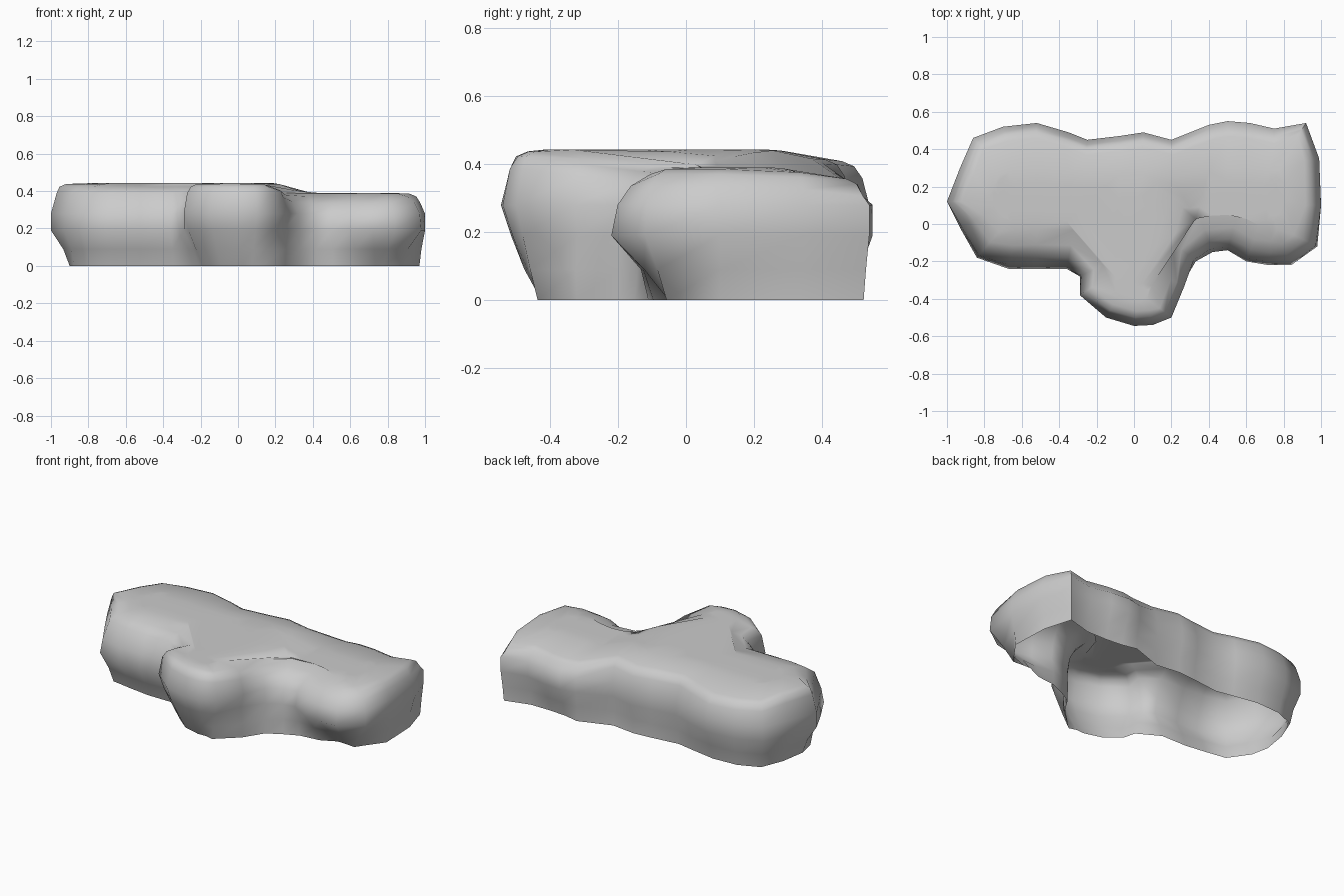
import bpy
import bmesh
import random
from mathutils import Vector

random.seed(4)
cube = bpy.data.objects.get("Cube")
if cube:
    bpy.data.objects.remove(cube, do_unlink=True)

# Widest outline, clockwise from the left arm's front corner: x, y, undercut at ground
OUTLINE = [
    (.98, -.12, .14), (.84, -.22, .18), (.72, -.22, .17), (.6, -.2, .11),
    (.5, -.14, .03), (.42, -.15, 0), (.33, -.2, 0), (.27, -.33, .02),
    (.2, -.5, .1), (.1, -.54, .12), (0, -.545, .12), (-.15, -.5, .12),
    (-.29, -.38, .12), (-.29, -.28, .09), (-.36, -.24, .08), (-.52, -.24, .08),
    (-.67, -.24, .1), (-.84, -.18, .08), (-.93, -.02, .06), (-1, .12, .1),
    (-.93, .3, .06), (-.86, .46, .06), (-.7, .52, .05), (-.52, .54, .06),
    (-.35, .49, .04), (-.25, .45, .02), (-.08, .47, .02), (.05, .49, .03),
    (.2, .45, .01), (.4, .53, .02), (.5, .55, .06), (.62, .54, .06),
    (.75, .51, .03), (.92, .54, .02), (.99, .35, .03), (1, .1, .03)]


def clamp(v, low, high):
    return max(low, min(high, v))


def top_height(p):
    """Height of the upper face: lower on the left arm and toward the back."""
    step = clamp((p.x - .18) / .2, 0, 1)
    return .443 - .052 * step * step * (3 - 2 * step) - .1 * max(0, p.y - .25)


def spine_point(p):
    """Nearest point on the T-shaped centre line."""
    if abs(p.x) < .31 and p.y < -.1:
        return Vector((0, clamp(p.y, -.35, .15)))
    return Vector((clamp(p.x, -.65, .7), .15))


def outward(i):
    a, b = OUTLINE[i - 1], OUTLINE[(i + 1) % len(OUTLINE)]
    return Vector((a[1] - b[1], b[0] - a[0])).normalized()


def section(i):
    """Wall profile at one outline point, from ground to top."""
    x, y, under = OUTLINE[i]
    p, n = Vector((x, y)), outward(i)
    nose = y < -.32
    slope = 0 if nose else .07 * max(0, -n.y)
    h = top_height(p)
    levels = [(0, under), (.09, under * .55), (.19, .03 if nose else 0),
              (.28, slope * .3), (h - .055, .02 + slope * .6),
              (h - .02, .045 + slope * 1.2), (h - .005, .08 + slope * 1.9)]
    points = []
    for k, (z, inset) in enumerate(levels):
        wobble = random.uniform(0, .012) if k in (1, 4) else 0
        q = p - n * (inset + wobble)
        points.append(Vector((q.x, q.y, z)))
    inner = p.lerp(spine_point(p), .65)
    points.append(Vector((inner.x, inner.y, top_height(inner))))
    return points


# Boulder shell: stacked rings, open underneath
bm = bmesh.new()
columns = [[bm.verts.new(v) for v in section(i)] for i in range(len(OUTLINE))]
for i, col in enumerate(columns):
    nxt = columns[(i + 1) % len(columns)]
    for k in range(len(col) - 1):
        bm.faces.new((nxt[k], col[k], col[k + 1], nxt[k + 1]))

# Upper face, refined so that it follows the height rule
rim = [bm.edges.get((c[-1], columns[(i + 1) % len(columns)][-1]))
       for i, c in enumerate(columns)]
filled = bmesh.ops.triangle_fill(bm, edges=rim, use_beauty=True, normal=(0, 0, 1))
inside = {e for f in filled["geom"] if isinstance(f, bmesh.types.BMFace)
          for e in f.edges} - set(rim)
cut = bmesh.ops.subdivide_edges(bm, edges=list(inside), cuts=3, use_grid_fill=True)
for v in cut["geom_inner"]:
    if isinstance(v, bmesh.types.BMVert):
        v.co.z = top_height(v.co)
bmesh.ops.triangulate(bm, faces=[f for f in bm.faces if len(f.verts) > 4])
bmesh.ops.recalc_face_normals(bm, faces=bm.faces)
if sum(f.normal.z * f.calc_area() for f in bm.faces) < 0:
    bmesh.ops.reverse_faces(bm, faces=bm.faces)

mesh = bpy.data.meshes.new("boulder")
bm.to_mesh(mesh)
bm.free()
boulder = bpy.data.objects.new("boulder", mesh)
bpy.context.collection.objects.link(boulder)

# Stone colour
stone = bpy.data.materials.new("grey_stone")
stone.use_nodes = True
colour = (.6, .6, .6, 1)
stone.diffuse_color = colour
stone.node_tree.nodes["Principled BSDF"].inputs["Base Color"].default_value = colour
mesh.materials.append(stone)

bpy.ops.object.select_all(action="DESELECT")
boulder.select_set(True)
bpy.context.view_layer.objects.active = boulder
bpy.ops.object.shade_smooth_by_angle(angle=1.1)
